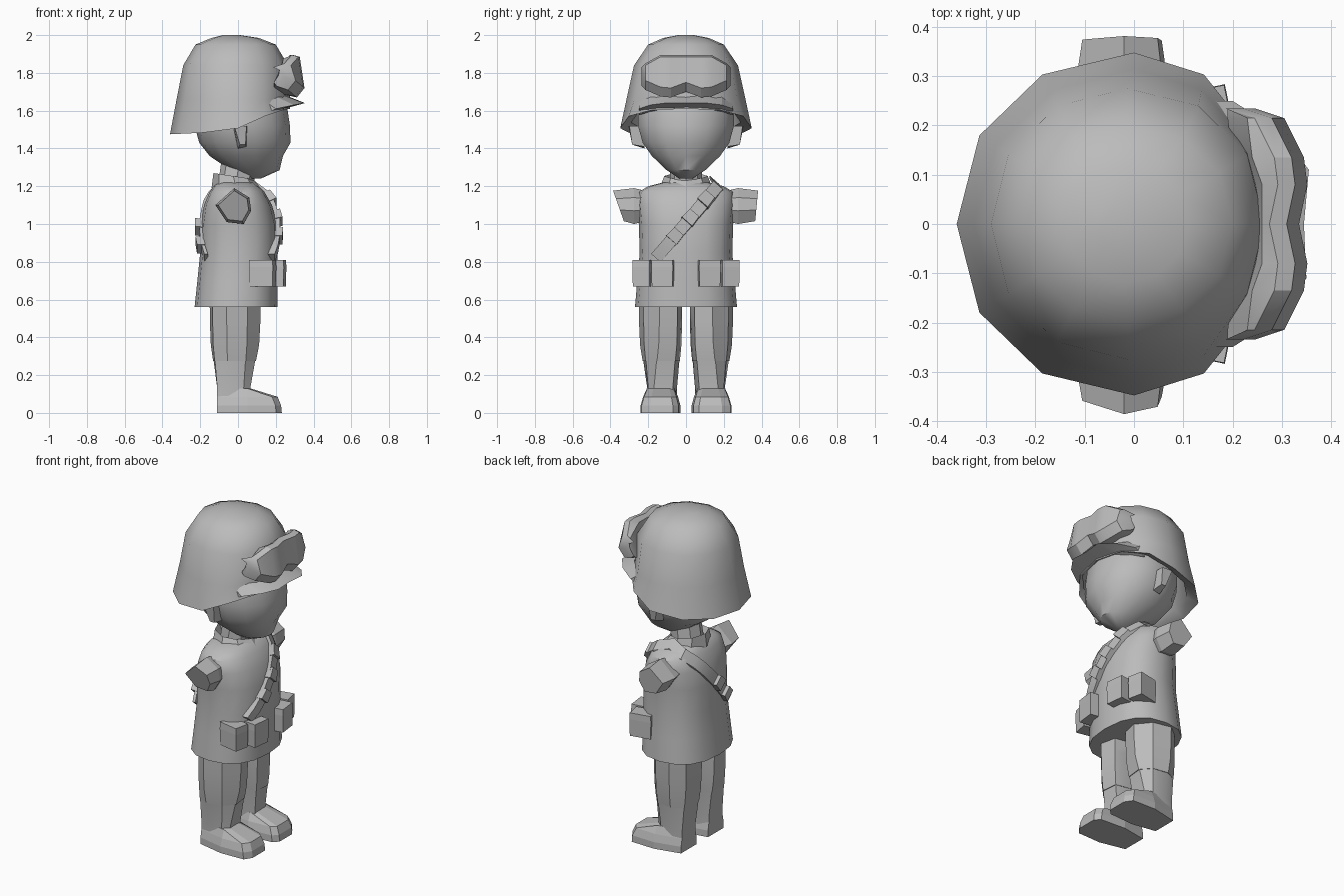
import bpy, bmesh, math
from mathutils import Vector

if "Cube" in bpy.data.objects:
    bpy.data.objects.remove(bpy.data.objects["Cube"])

grey = bpy.data.materials.new("plain grey")
grey.diffuse_color = (0.5, 0.5, 0.5, 1)
grey.use_nodes = True
grey.node_tree.nodes["Principled BSDF"].inputs["Base Color"].default_value = grey.diffuse_color


def loft(name, rings, angle=40):
    """Skin a list of equal-length point rings and close the ends."""
    bm = bmesh.new()
    rows = [[bm.verts.new(p) for p in r] for r in rings]
    n = len(rows[0])
    for a, b in zip(rows, rows[1:]):
        for i in range(n):
            j = (i + 1) % n
            bm.faces.new((a[i], a[j], b[j], b[i]))
    bm.faces.new(rows[0][::-1])
    bm.faces.new(rows[-1])
    bmesh.ops.recalc_face_normals(bm, faces=bm.faces)
    me = bpy.data.meshes.new(name)
    bm.to_mesh(me)
    bm.free()
    ob = bpy.data.objects.new(name, me)
    bpy.context.collection.objects.link(ob)
    me.materials.append(grey)
    bpy.ops.object.select_all(action='DESELECT')
    ob.select_set(True)
    bpy.context.view_layer.objects.active = ob
    if angle:
        bpy.ops.object.shade_smooth_by_angle(angle=math.radians(angle))
    return ob


def ring(z, x0, x1, w, n=12, e=2.0, mid=None):
    """Rounded ring of half width w, widest at x = mid; z may be a function of x."""
    mid = (x0 + x1) / 2 if mid is None else mid
    pts = []
    for i in range(n):
        a = 2 * math.pi * i / n
        c, s = math.cos(a), math.sin(a)
        x = mid + (x1 - mid if c > 0 else mid - x0) * math.copysign(abs(c) ** (2 / e), c)
        pts.append((x, w * math.copysign(abs(s) ** (2 / e), s), z(x) if callable(z) else z))
    return pts


def interp(table, t):
    """Piecewise linear lookup returning the columns after the first."""
    if t <= table[0][0]:
        return table[0][1:]
    for a, b in zip(table, table[1:]):
        if t <= b[0]:
            k = (t - a[0]) / (b[0] - a[0])
            return tuple(p + (q - p) * k for p, q in zip(a[1:], b[1:]))
    return table[-1][1:]


# Jacket: z, back x, front x, half width
JACKET = [(.56, -.23, .21, .27), (.7, -.215, .21, .258), (.85, -.2, .21, .245),
          (1.0, -.195, .205, .25), (1.1, -.18, .18, .258), (1.17, -.15, .14, .25),
          (1.2, -.13, .11, .2), (1.22, -.11, .08, .12)]
loft("jacket", [ring(z, a, b, w, 16, 2.4) for z, a, b, w in JACKET])

# Neck and collar
loft("neck", [ring(1.18, -.11, .08, .09, 8), ring(1.32, -.09, .1, .08, 8)])
loft("collar", [ring(1.19, -.14, .12, .14, 8), ring(lambda x: 1.25 - .15 * x, -.13, .08, .115, 8),
                ring(1.21, -.1, .06, .09, 8)], 25)

# Head: z, back x, front x, half width
HEAD = [(1.24, .03, .12, .035), (1.285, -.04, .22, .105), (1.36, -.15, .238, .185),
        (1.43, -.205, .278, .235), (1.52, -.23, .275, .26), (1.62, -.23, .26, .26), (1.78, -.2, .2, .2)]
loft("head", [ring(z, a, b, w, 14, 2.1) for z, a, b, w in HEAD])

# Helmet with a rim that rises towards the front
RIM = [(-.36, 1.475), (-.15, 1.485), (.02, 1.51), (.11, 1.56), (.26, 1.61)]
rim = lambda x: interp(RIM, x)[0]
loft("helmet", [ring(1.78, -.24, .2, .24), ring(lambda x: rim(x) + .03, -.3, .23, .29, mid=0),
                ring(rim, -.36, .275, .348, e=2.1, mid=0), ring(1.66, -.325, .275, .315, mid=0),
                ring(1.84, -.29, .265, .275, e=2.1), ring(1.95, -.225, .2, .2, e=2.1),
                ring(1.985, -.14, .11, .12), ring(2.0, -.08, .01, .04)], 50)

# Helmet peak: y, back x, tip x, drop
loft("helmet_peak", [[(b, y, 1.69 - d), (t, y, 1.64 - d), (b, y, 1.605 - d)] for y, b, t, d in
                     [(-.25, .13, .2, .03), (-.19, .19, .295, .01), (-.11, .22, .35, 0), (0, .23, .345, 0),
                      (.11, .22, .355, 0), (.19, .19, .295, .01), (.25, .13, .2, .03)]], 25)

# Goggles: y, top z, bottom z, front x, back x
GOGGLES = [(.235, 1.83, 1.73, .245, .19), (.215, 1.85, 1.71, .305, .19), (.135, 1.895, 1.675, .345, .2),
           (.08, 1.895, 1.67, .352, .22)]
rows = [(-y, *r) for y, *r in GOGGLES] + [(0, 1.895, 1.7, .335, .22)] + GOGGLES[::-1]
loft("goggles", [[(b + .04, y, t - .02), (f - .06, y, t), (f - .025, y, t - .01), (f, y, o + .05),
                  (f - .04, y, o), (b, y, o + .02)] for y, t, o, f, b in rows], 30)


# Shoulder strap, following the jacket surface down the chest and the back
def jacket_x(y, z, side):
    a, b, w = interp(JACKET, z)
    k = max(0, 1 - min(1, abs(y) / w) ** 2.4) ** (1 / 2.4)
    return (a + b) / 2 + side * (b - a) / 2 * k


def strap_half(side):
    out = []
    for i in range(9):
        t = i / 8
        y, z = -.16 + .33 * t, .82 + .375 * t
        out.append((Vector((jacket_x(y, z, side), y, z)), Vector((side, 0, .8 * t * t)).normalized()))
    return out


across = Vector((0, .75, -.66))
path = strap_half(1) + [(Vector((-.01, .15, 1.225)), Vector((0, 0, 1)))] + strap_half(-1)[::-1]
strap = []
for p, out in path:
    w, d = across * .033, out * (.018 if out.x > 0 else .009)
    strap.append([p - w - d, p + w - d, p + w + d, p - w + d])
loft("shoulder_strap", strap, 25)

# Cartridge pouches: along the chest, and only low down on the back
for half, side, slots in (("chest", 1, (2, 4, 6)), ("back", -1, (1, 3))):
    pts = strap_half(side)
    for i in slots:
        (p, o), (q, _) = pts[i], pts[i + 1]
        rings = []
        for c, s in ((p, 1), (q, .85)):
            w = across * .037 * s
            rings.append([c - w - o * .01, c + w - o * .01, c + w + o * .033, c - w + o * .033])
        loft(f"{half}_strap_pouch_{i}", rings, 0)


def box(name, centre, size, yaw=0, flare=1.0):
    """Box with an optionally wider top."""
    c, s = math.cos(yaw), math.sin(yaw)
    rings = []
    for k, f in ((-1, 1), (.45, flare), (1, flare * .97)):
        pts = [(u * size[0] / 2 * f, v * size[1] / 2 * f) for u, v in ((-1, -1), (1, -1), (1, 1), (-1, 1))]
        rings.append([(centre[0] + x * c - y * s, centre[1] + x * s + y * c, centre[2] + k * size[2] / 2)
                      for x, y in pts])
    return loft(name, rings, 0)


# Leg cross-section, fuller on the outer back, as (x, y)
LEG = [(-.15, .06), (-.135, .19), (-.06, .25), (.05, .225), (.12, .14), (.1, .045), (-.04, .02)]
BOOT = [(-.11, .065), (-.11, .195), (-.05, .205), (.03, .2), (.065, .17), (.065, .07), (-.04, .048)]
ARM = [(-.12, 1.1), (-.02, 1.19), (.06, 1.14), (.07, 1.07), (.03, 1.0), (-.06, 1.01)]

for label, s in (("left", 1), ("right", -1)):
    # Ears
    loft(label + "_ear", [[(-.03, s * .22, 1.52), (.05, s * .22, 1.52), (.045, s * .22, 1.41), (0, s * .22, 1.4)],
                          [(-.02, s * .305, 1.52), (.045, s * .3, 1.52), (.04, s * .285, 1.42),
                           (.01, s * .285, 1.42)]], 0)
    # Short upper arms with slanted ends
    slope = .08 if s > 0 else .3
    loft(label + "_arm", [[(-.02 + (x + .02) * .85, s * .2, 1.1 + (z - 1.1) * .8) for x, z in ARM],
                          [(x, s * .275, z) for x, z in ARM],
                          [(-.02 + (x + .02) * .85, s * (.38 + slope * (z - 1.17)), 1.1 + (z - 1.1) * .85)
                           for x, z in ARM]], 0)
    # Belt pouches
    box(label + "_front_pouch", (.195, s * .12, .74), (.105, .11, .14), s * .12, 1.04)
    box(label + "_side_pouch", (.13, s * .225, .74), (.125, .09, .14), s * .2, 1.04)

    # Trouser leg running into the boot shaft
    def section(z, k):
        return [(a + (c - a) * k, s * (b + (d - b) * k), z) for (a, b), (c, d) in zip(BOOT, LEG)]

    loft(label + "_trouser_leg", [section(.275, .55), section(.36, .85), section(.48, .97), section(.6, 1)], 30)
    loft(label + "_boot_shaft", [section(.05, 0), section(.13, 0), section(.285, .5)], 30)

    # Foot
    foot = []
    for z, k, t in ((0, 1, .232), (.04, 1, .228), (.085, .88, .21), (.13, .7, .065)):
        outline = [(-.11, -.075), (-.11, .075), (.05, .11), (t - .03, .105), (t, .06), (t, -.06),
                   (t - .03, -.09), (.04, -.1)]
        foot.append([(min(x, t), s * (.13 + y * k), z) for x, y in outline])
    loft(label + "_boot_foot", foot, 0)
